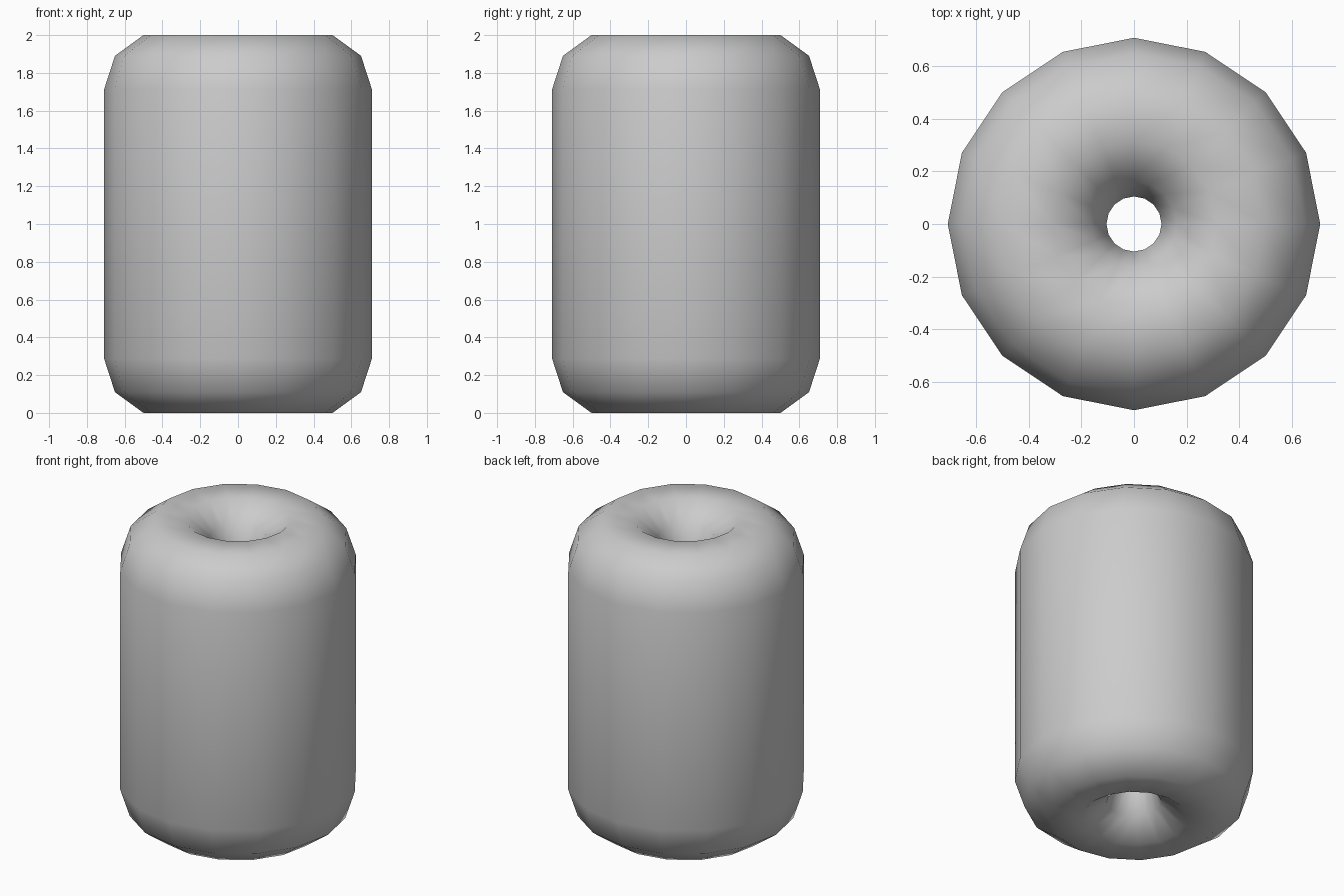
import bpy, bmesh
from math import sin, cos, pi

if "Cube" in bpy.data.objects:
    bpy.data.objects.remove(bpy.data.objects["Cube"])

SIDES, STEPS = 16, 10          # segments around the axis, and around the tube
MAJOR, MINOR = 0.407, 0.302    # ring radius and tube radius
LIFT = MINOR * sin(2 * pi / 5)  # height of the rounded cap

# Stretched ring profile: rounded top half, rounded bottom half, straight walls
half = [(MAJOR + MINOR * cos(pi * i / 5), MINOR * sin(pi * i / 5))
        for i in range(STEPS // 2 + 1)]
profile = [(r, 2 - LIFT + z) for r, z in half]
profile += [(r, LIFT - z) for r, z in reversed(half)]

# Bead: revolve the closed profile around z
bm = bmesh.new()
rings = [[bm.verts.new((r * cos(2 * pi * s / SIDES), r * sin(2 * pi * s / SIDES), z))
          for r, z in profile] for s in range(SIDES)]
n = len(profile)
for s in range(SIDES):
    a, b = rings[s], rings[(s + 1) % SIDES]
    for i in range(n):
        j = (i + 1) % n
        bm.faces.new((a[i], b[i], b[j], a[j])).smooth = True
bmesh.ops.recalc_face_normals(bm, faces=bm.faces)

mesh = bpy.data.meshes.new("long_bead")
bm.to_mesh(mesh)
bm.free()
bead = bpy.data.objects.new("long_bead", mesh)
bpy.context.collection.objects.link(bead)
